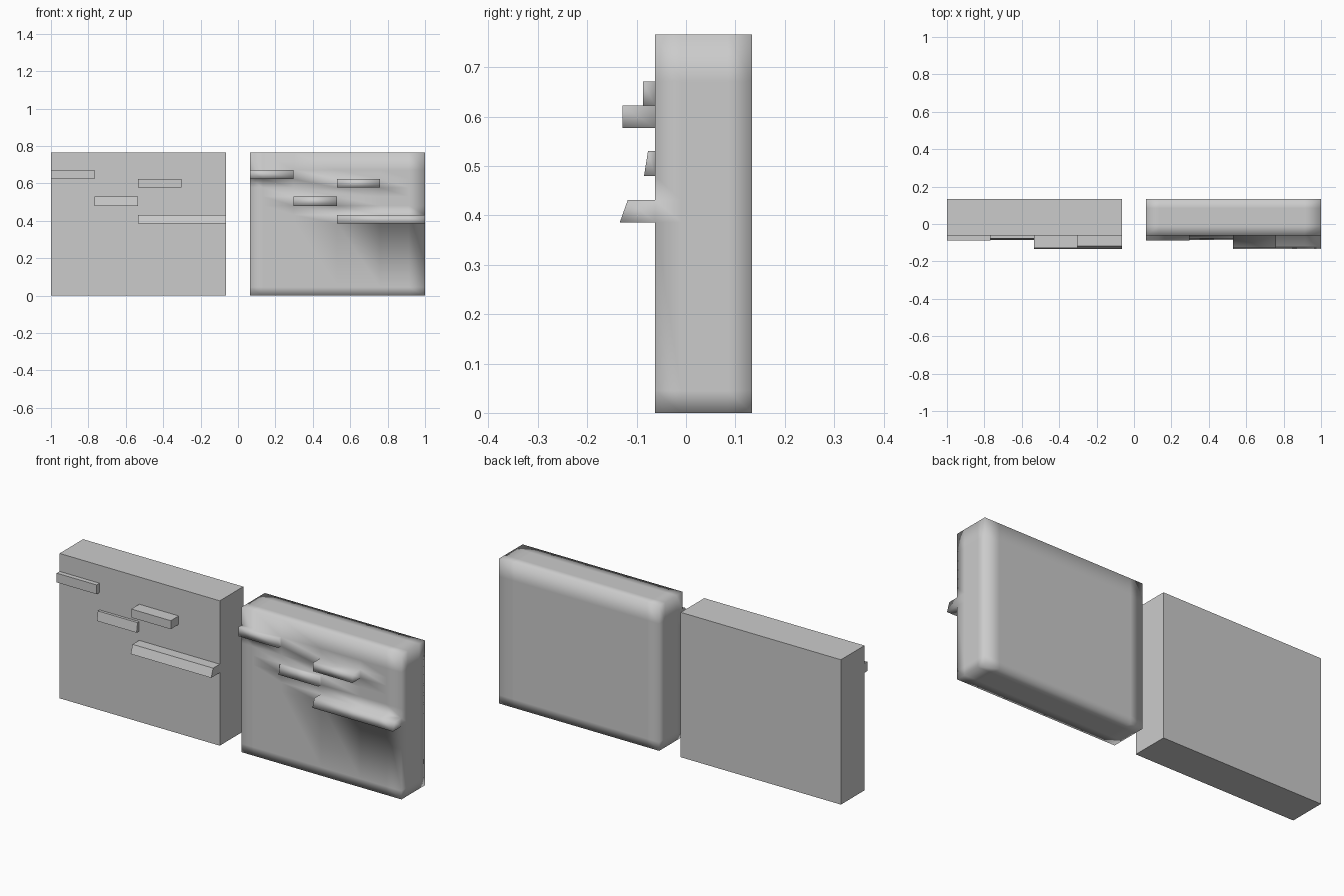
import bpy, bmesh
from mathutils import Vector

if "Cube" in bpy.data.objects:
    bpy.data.objects.remove(bpy.data.objects["Cube"])

W, H, Y0, Y1 = 0.937, 0.766, -0.0625, 0.134
# ledges: x range, z range, front y at bottom, front y at top
LEDGES = [
    (0.0, 0.234, 0.622, 0.671, -0.087, -0.087),
    (0.234, 0.466, 0.480, 0.530, -0.085, -0.077),
    (0.466, 0.697, 0.577, 0.622, -0.129, -0.129),
    (0.466, W, 0.386, 0.431, -0.134, -0.118),
]


def wall(name, x0, smooth):
    bm = bmesh.new()
    # plain block
    bmesh.ops.create_cube(bm, size=1)
    for v in bm.verts:
        v.co = ((v.co.x + 0.5) * W, Y0 + (v.co.y + 0.5) * (Y1 - Y0), (v.co.z + 0.5) * H)
    # edge loops outlining the ledges, plus supports near the borders
    cuts = [(0, c) for c in (0.07, 0.234, 0.466, 0.697, 0.85)]
    cuts += [(1, c) for c in (-0.01, 0.085)]
    cuts += [(2, c) for c in (0.045, 0.386, 0.431, 0.48, 0.53, 0.577, 0.622, 0.671)]
    for axis, c in cuts:
        n = Vector((0, 0, 0))
        n[axis] = 1
        bmesh.ops.bisect_plane(bm, geom=bm.verts[:] + bm.edges[:] + bm.faces[:],
                               plane_co=n * c, plane_no=n, dist=1e-5)
    # extruded ledges
    for xa, xb, za, zb, ylow, yhigh in LEDGES:
        faces = []
        for f in bm.faces:
            c = f.calc_center_median()
            if abs(c.y - Y0) < 1e-4 and xa < c.x < xb and za < c.z < zb:
                faces.append(f)
        out = bmesh.ops.extrude_face_region(bm, geom=faces)
        bmesh.ops.delete(bm, geom=[f for f in faces if f.is_valid], context='FACES')
        for v in out["geom"]:
            if isinstance(v, bmesh.types.BMVert):
                v.co.y = yhigh if v.co.z > (za + zb) / 2 else ylow
    bmesh.ops.recalc_face_normals(bm, faces=bm.faces[:])
    for f in bm.faces:
        f.smooth = smooth
    # the flat copy needs no supporting loops
    if not smooth:
        bmesh.ops.dissolve_limit(bm, angle_limit=0.01, verts=bm.verts[:], edges=bm.edges[:])
    me = bpy.data.meshes.new(name)
    bm.to_mesh(me)
    bm.free()
    ob = bpy.data.objects.new(name, me)
    ob.location.x = x0
    bpy.context.collection.objects.link(ob)
    return ob


wall("flat_wall", -1.0, False)
wall("smooth_wall", 1.0 - W, True)
